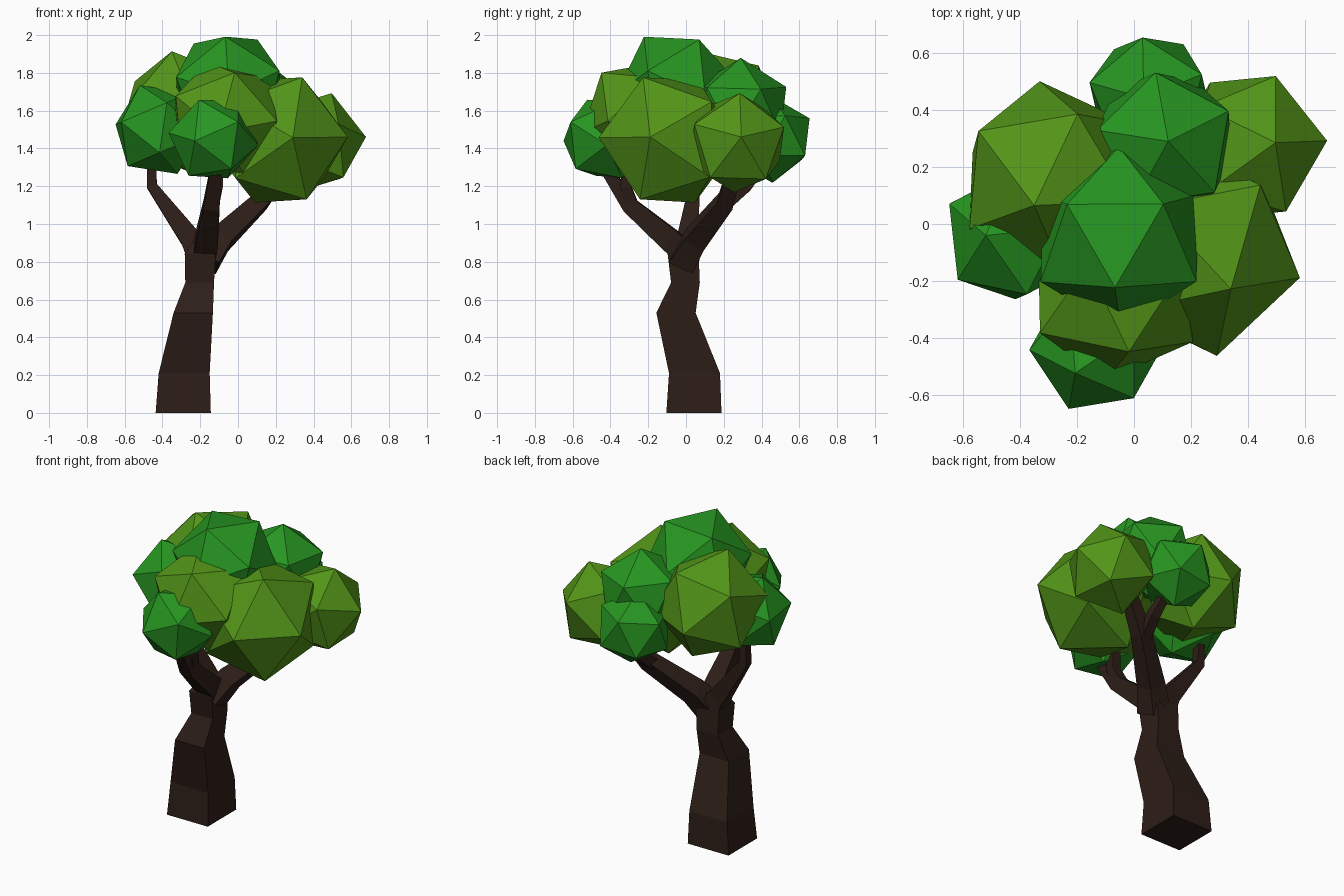
import bpy, bmesh
from mathutils import Vector, Matrix

if "Cube" in bpy.data.objects:
    bpy.data.objects.remove(bpy.data.objects["Cube"])


def material(name, rgb):
    m = bpy.data.materials.new(name)
    m.diffuse_color = (*rgb, 1)
    m.use_nodes = True
    m.node_tree.nodes["Principled BSDF"].inputs["Base Color"].default_value = m.diffuse_color
    return m


BARK = material("bark", (0.027, 0.013, 0.009))
GREEN = material("leaf_green", (0.02, 0.30, 0.015))
OLIVE = material("leaf_olive", (0.085, 0.30, 0.009))


def finish(name, bm, mat):
    bmesh.ops.recalc_face_normals(bm, faces=bm.faces[:])
    me = bpy.data.meshes.new(name)
    bm.to_mesh(me)
    bm.free()
    me.materials.append(mat)
    bpy.context.collection.objects.link(bpy.data.objects.new(name, me))


def limb(name, path, flat=False):
    """Square tube along (x, y, z, half width) points; flat keeps rings level."""
    bm = bmesh.new()
    pts = [Vector(p[:3]) for p in path]
    rings = []
    for i, p in enumerate(path):
        t = pts[min(i + 1, len(pts) - 1)] - pts[max(i - 1, 0)]
        up = Vector((0, 0, 1))
        q = up.rotation_difference(up if flat else t)
        rings.append([bm.verts.new(pts[i] + q @ Vector((sx * p[3], sy * p[3], 0)))
                      for sx, sy in ((-1, -1), (1, -1), (1, 1), (-1, 1))])
    for a, b in zip(rings, rings[1:]):
        for k in range(4):
            bm.faces.new((a[k], a[(k + 1) % 4], b[(k + 1) % 4], b[k]))
    bm.faces.new(rings[0])
    bm.faces.new(rings[-1])
    finish(name, bm, BARK)


def frame(a, b):
    x = a.normalized()
    z = x.cross(b).normalized()
    return Matrix((x, z.cross(x), z)).transposed()


def leaf_clump(name, mat, centre, r, a, b):
    """Icosahedron turned so one edge runs between the directions of points a and b."""
    bm = bmesh.new()
    bmesh.ops.create_icosphere(bm, subdivisions=1, radius=r)
    v = max(bm.verts, key=lambda v: v.co.z)
    n = v.link_edges[0].other_vert(v)
    c = Vector(centre)
    rot = frame(Vector(a) - c, Vector(b) - c) @ frame(v.co, n.co).transposed()
    bmesh.ops.transform(bm, matrix=Matrix.Translation(c) @ rot.to_4x4(), verts=bm.verts[:])
    finish(name, bm, mat)


# Trunk
limb("trunk", [(-.29, .042, 0, .146), (-.285, .045, .21, .135), (-.237, -.053, .53, .104),
               (-.203, -.003, .69, .076), (-.2, -.015, .84, .082), (-.185, -.01, .92, .045)], True)

# Branches
limb("left_branch", [(-.19, 0, .80, .07), (-.25, .01, .92, .055), (-.455, .045, 1.2, .028),
                     (-.46, .05, 1.4, .022)])
limb("front_branch", [(-.185, .02, .82, .06), (-.165, -.09, .92, .06), (-.14, -.30, 1.10, .043),
                      (-.115, -.43, 1.30, .03)])
limb("front_twig", [(-.14, -.28, 1.08, .035), (-.11, -.32, 1.2, .03), (-.1, -.3, 1.4, .025)])
limb("right_branch", [(-.17, -.02, .80, .07), (-.09, .05, .92, .06), (.12, .21, 1.12, .045),
                      (.27, .27, 1.32, .035)])
limb("back_twig", [(.10, .20, 1.10, .035), (.12, .32, 1.2, .03), (.09, .44, 1.36, .022)])

# Foliage
leaf_clump("top_leaves", GREEN, (-.05, -.05, 1.72), .322, (-.067, -.228, 2.0), (.10, .063, 1.98))
leaf_clump("back_top_leaves", GREEN, (.105, .285, 1.605), .275, (.12, .29, 1.88), (.34, .40, 1.73))
leaf_clump("back_leaves", GREEN, (.055, .45, 1.45), .233, (.03, .655, 1.56), (.19, .63, 1.34))
leaf_clump("left_leaves", GREEN, (-.42, -.04, 1.5), .255, (-.52, -.04, 1.735), (-.655, .077, 1.515))
leaf_clump("front_leaves", GREEN, (-.13, -.43, 1.45), .24, (-.23, -.65, 1.44), (-.01, -.635, 1.54))
leaf_clump("back_left_leaves", OLIVE, (-.29, .165, 1.59), .345, (-.35, .065, 1.915), (-.20, .38, 1.84))
leaf_clump("front_middle_leaves", OLIVE, (-.065, -.235, 1.56), .325, (-.015, -.46, 1.815), (-.34, -.386, 1.68))
leaf_clump("front_right_leaves", OLIVE, (.215, -.09, 1.445), .38, (.29, -.46, 1.457), (.575, -.18, 1.46))
leaf_clump("right_leaves", OLIVE, (.40, .27, 1.43), .28, (.495, .285, 1.69), (.65, .29, 1.46))
